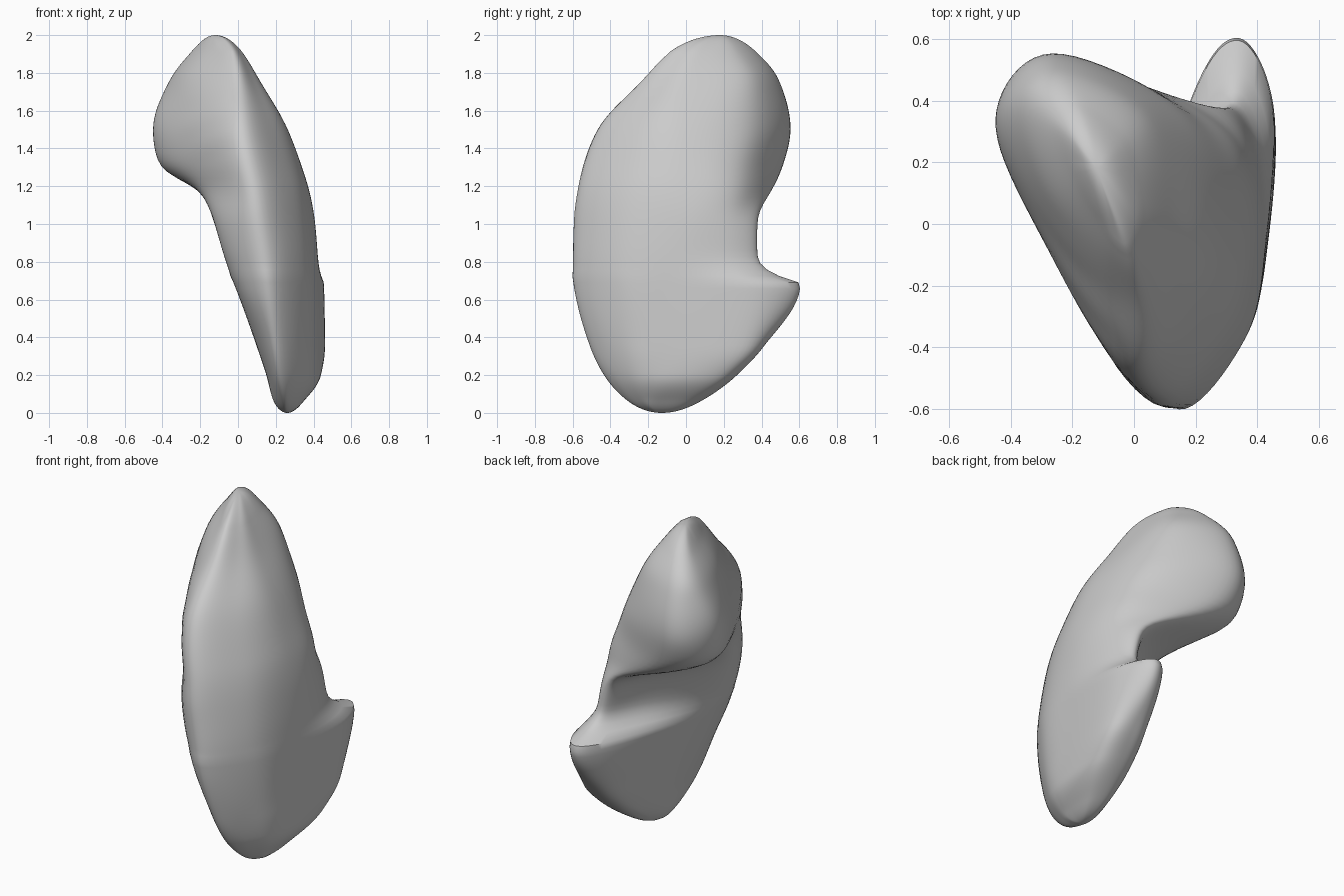
import bpy, bmesh, math
from mathutils import Vector

if "Cube" in bpy.data.objects:
    bpy.data.objects.remove(bpy.data.objects["Cube"])

# Cross-sections, top to bottom: height, then front, right, back-right, back, back-left, left
SECTIONS = [
    (1.92, (-.04, -.07), (.01, .09), (-.04, .26), (-.17, .36), (-.24, .31), (-.18, .12)),
    (1.75, (-.02, -.24), (.12, .04), (.05, .35), (-.24, .50), (-.37, .38), (-.27, .06)),
    (1.50, (-.01, -.47), (.265, -.02), (.15, .36), (-.27, .56), (-.455, .34), (-.30, -.03)),
    (1.30, (.03, -.55), (.34, -.02), (.24, .32), (-.20, .515), (-.42, .32), (-.26, -.11)),
    (1.19, (.06, -.575), (.375, -.03), (.30, .30), (-.06, .465), (-.215, .27), (-.20, -.15)),
    (1.03, (.09, -.60), (.405, -.03), (.37, .24), (.25, .38), (.12, .19), (-.14, -.26)),
    (0.77, (.14, -.605), (.425, -.05), (.41, .24), (.32, .38), (.19, .19), (-.06, -.31)),
    (0.68, (.15, -.595), (.43, -.05), (.45, .39), (.34, .605), (.19, .42), (-.02, -.29)),
    (0.35, (.19, -.505), (.435, -.06), (.455, .32), (.34, .41), (.21, .32), (.10, -.18)),
    (0.20, (.21, -.43), (.425, -.10), (.43, .20), (.32, .27), (.21, .20), (.15, -.14)),
    (0.06, (.24, -.30), (.34, -.15), (.34, .02), (.27, .075), (.22, .02), (.19, -.13)),
]
TOP, BOTTOM = Vector((-.12, .18)), Vector((.26, -.13))
AROUND, STEPS = 10, 90


def spline(a, b, c, d, t):
    return .5 * (2 * b + (c - a) * t + (2 * a - 5 * b + 4 * c - d) * t * t
                 + (3 * b - a - 3 * c + d) * t ** 3)


def smooth_ring(pts):
    # Extra point bulges the broad right face between front and right
    pts = [Vector(p) for p in pts]
    d = pts[1] - pts[0]
    pts.insert(1, (pts[0] + pts[1]) / 2 + .14 * Vector((d.y, -d.x)))
    n = len(pts)
    return [spline(pts[i - 1], pts[i], pts[(i + 1) % n], pts[(i + 2) % n], k / AROUND)
            for i in range(n) for k in range(AROUND)]


def limited_slope(d0, d1, h0, h1):
    # Monotone slope, so neither the lobe nor the tail overshoots
    return 0 if d0 * d1 <= 0 else 3 * (h0 + h1) / ((2 * h1 + h0) / d0 + (h1 + 2 * h0) / d1)


def curve(us, vs):
    h = [b - a for a, b in zip(us, us[1:])]
    d = [(b - a) / k for a, b, k in zip(vs, vs[1:], h)]
    m = ([d[0]] + [limited_slope(d[i], d[i + 1], h[i], h[i + 1]) for i in range(len(d) - 1)]
         + [d[-1]])

    def at(u):
        i = max(k for k in range(len(h)) if us[k] <= u + 1e-9)
        t = (u - us[i]) / h[i]
        return ((2 * t**3 - 3 * t**2 + 1) * vs[i] + (t**3 - 2 * t**2 + t) * h[i] * m[i]
                + (3 * t**2 - 2 * t**3) * vs[i + 1] + (t**3 - t**2) * h[i] * m[i + 1])
    return at


# Run lengthwise curves by polar angle, giving a rounded pole at each end
rings = [smooth_ring(pts) for _, *pts in SECTIONS]
n = len(rings[0])
us = [0] + [math.acos(s[0] - 1) for s in SECTIONS] + [math.pi]
rings = [[TOP] * n] + rings + [[BOTTOM] * n]
columns = [(curve(us, [r[j].x for r in rings]), curve(us, [r[j].y for r in rings])) for j in range(n)]
loft = []
for k in range(1, STEPS):
    u = math.pi * k / STEPS
    loft.append([Vector((cx(u), cy(u), 1 + math.cos(u))) for cx, cy in columns])

# Shallow slanting notches along the upper front-left border
for ring in loft:
    for j, p in enumerate(ring):
        along = (j - 6 * AROUND) / AROUND
        if along > 0 and 1.15 < p.z < 1.8:
            fade = math.sin(math.pi * along) * math.sin(math.pi * (p.z - 1.15) / .65)
            p.x += .012 * fade * math.sin((p.z - .7 * p.x) * 40)

# Skin the rings
bm = bmesh.new()
rows = [[bm.verts.new(p) for p in ring] for ring in loft]
for a, b in zip(rows, rows[1:]):
    for j in range(n):
        bm.faces.new((a[j], b[j], b[(j + 1) % n], a[(j + 1) % n]))
for row, tip, z in ((rows[0], TOP, 2), (rows[-1], BOTTOM, 0)):
    pole = bm.verts.new((tip.x, tip.y, z))
    for j in range(n):
        bm.faces.new((pole, row[j], row[(j + 1) % n]))
# Ease out the steps under the lobe and above the tail
for _ in range(6):
    bmesh.ops.smooth_vert(bm, verts=[v for v in bm.verts if .75 < v.co.z < 1.9], factor=.5,
                          use_axis_x=True, use_axis_y=True, use_axis_z=True)
bmesh.ops.recalc_face_normals(bm, faces=bm.faces)
mesh = bpy.data.meshes.new("curved_organ_body")
bm.to_mesh(mesh)
bm.free()
body = bpy.data.objects.new("curved_organ_body", mesh)
bpy.context.collection.objects.link(body)
bpy.context.view_layer.objects.active = body
body.select_set(True)
bpy.ops.object.shade_smooth_by_angle(angle=math.radians(50))
